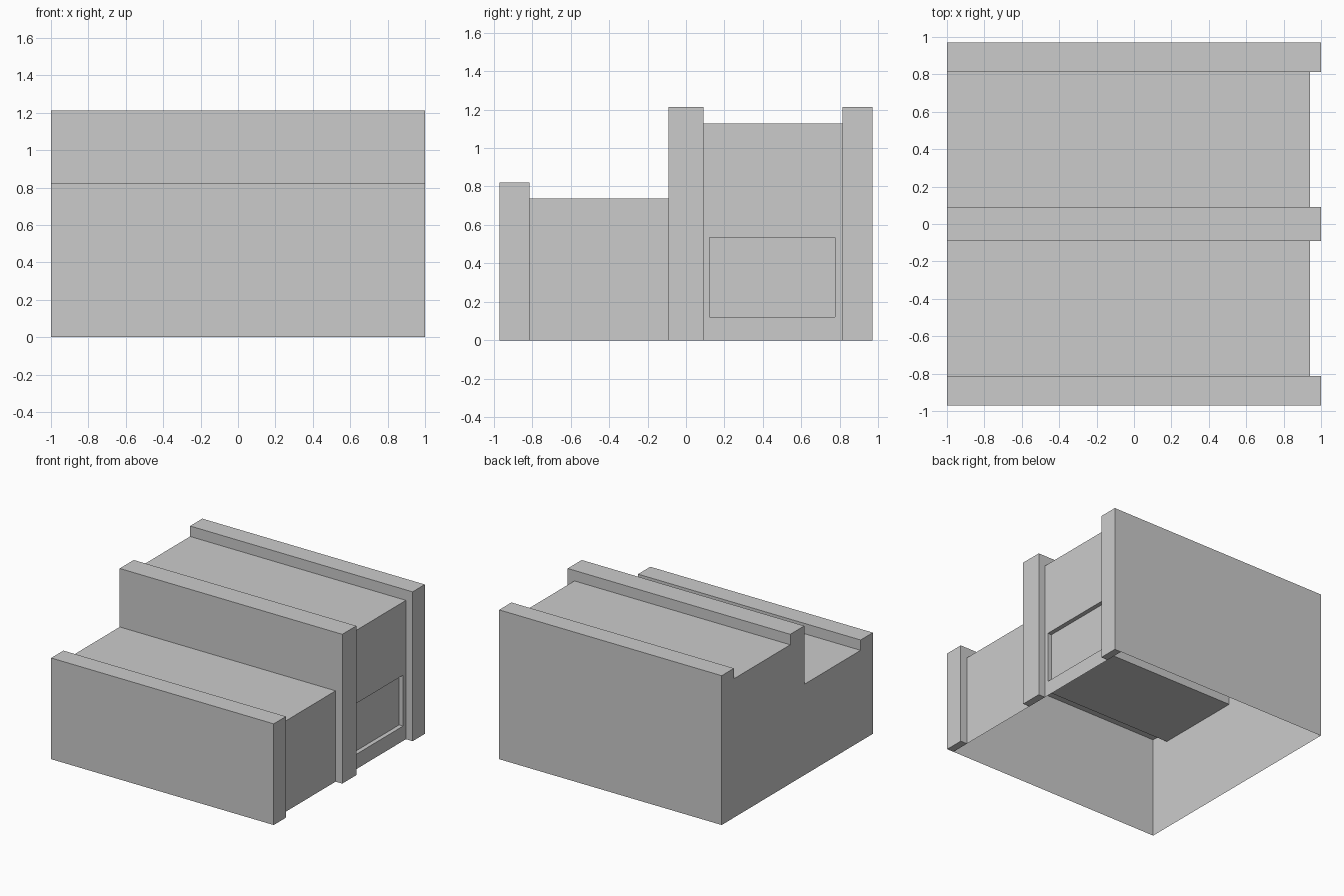
import bpy, bmesh

if "Cube" in bpy.data.objects:
    bpy.data.objects.remove(bpy.data.objects["Cube"])

LEFT, PANEL_X, POST_X, PANE_X = -1.0, 0.94, 1.0, 0.905
# bands front to back: y start, y end, top height, is a raised rib
bands = [(-0.97, -0.813, 0.822, True),
         (-0.813, -0.09, 0.738, False),
         (-0.09, 0.09, 1.213, True),
         (0.09, 0.813, 1.128, False),
         (0.813, 0.97, 1.213, True)]

bm = bmesh.new()


def face(*pts):
    bm.faces.new([bm.verts.new(p) for p in pts])


def side_rect(x, y0, y1, z0, z1):
    return [(x, y0, z0), (x, y1, z0), (x, y1, z1), (x, y0, z1)]


def ring(a, b):
    for i in range(4):
        j = (i + 1) % 4
        face(a[i], a[j], b[j], b[i])


def rib_side(y, low, high):
    # L-shaped flank of a rib, standing proud above and to the right
    face((LEFT, y, high), (POST_X, y, high), (POST_X, y, 0),
         (PANEL_X, y, 0), (PANEL_X, y, low), (LEFT, y, low))


# left wall: one stepped profile, open at the bottom
profile = [(LEFT, bands[0][0], 0)]
for y0, y1, top, rib in bands:
    profile += [(LEFT, y0, top), (LEFT, y1, top)]
face(*profile, (LEFT, bands[-1][1], 0))

# tops and right-hand faces
for i, (y0, y1, top, rib) in enumerate(bands):
    x = POST_X if rib else PANEL_X
    face((LEFT, y0, top), (x, y0, top), (x, y1, top), (LEFT, y1, top))
    outer = side_rect(x, y0, y1, 0, top)
    if i == 3:
        # recessed window in the tall panel
        hole = side_rect(x, 0.123, 0.776, 0.121, 0.534)
        pane = side_rect(PANE_X, 0.123, 0.776, 0.121, 0.534)
        ring(outer, hole)
        ring(hole, pane)
        face(*pane)
    else:
        face(*outer)
    if rib:
        # underside of the projecting post
        face((PANEL_X, y0, 0), (x, y0, 0), (x, y1, 0), (PANEL_X, y1, 0))
    else:
        rib_side(y0, top, bands[i - 1][2])
        rib_side(y1, top, bands[i + 1][2])

# front and back walls
for y, top in ((bands[0][0], bands[0][2]), (bands[-1][1], bands[-1][2])):
    face((LEFT, y, 0), (PANEL_X, y, 0), (POST_X, y, 0), (POST_X, y, top), (LEFT, y, top))

bmesh.ops.remove_doubles(bm, verts=bm.verts[:], dist=1e-4)
bmesh.ops.recalc_face_normals(bm, faces=bm.faces[:])
mesh = bpy.data.meshes.new("stepped_building")
bm.to_mesh(mesh)
bm.free()
bpy.context.collection.objects.link(bpy.data.objects.new("stepped_building", mesh))
